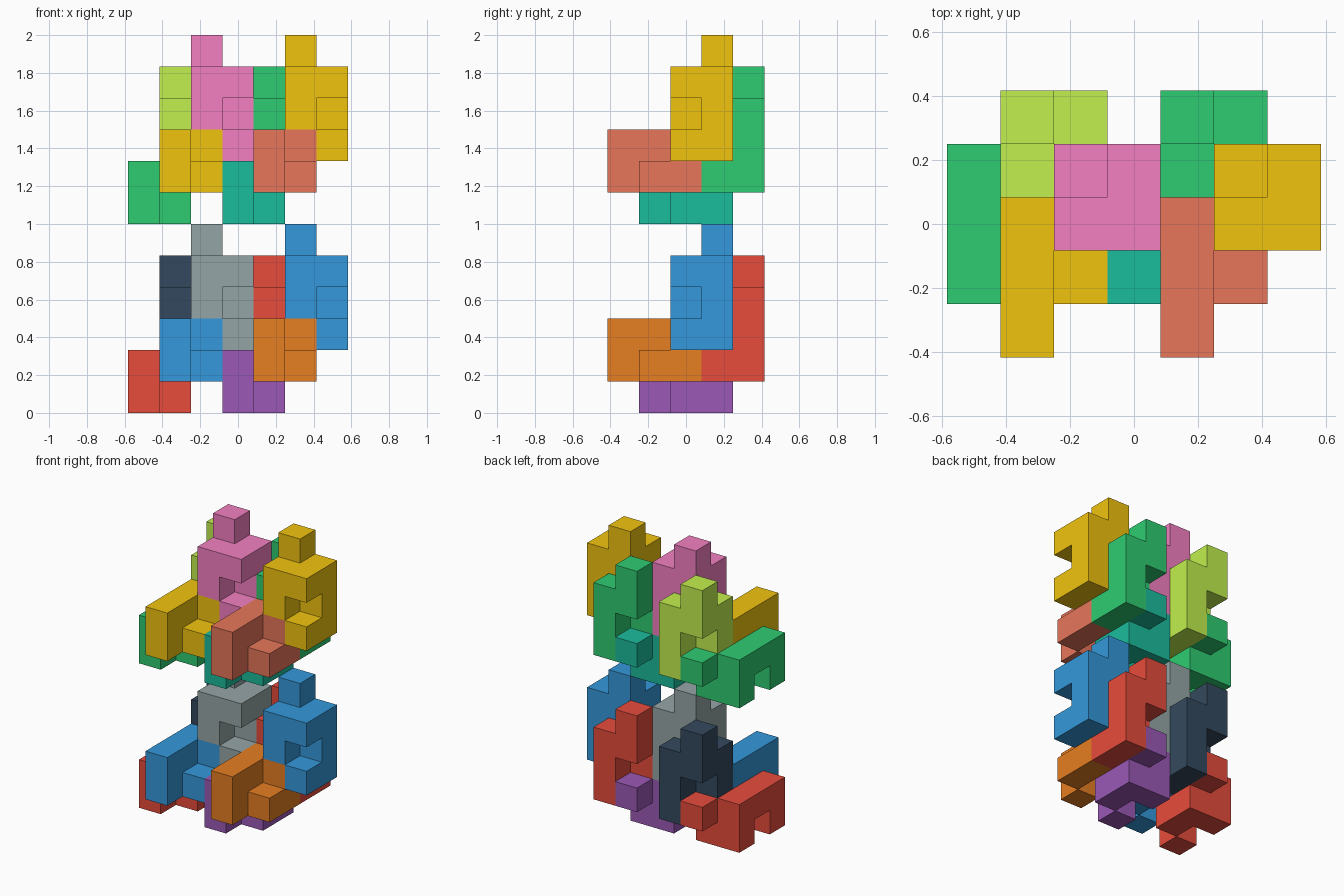
import bpy, bmesh
from mathutils import Vector

if "Cube" in bpy.data.objects:
    bpy.data.objects.remove(bpy.data.objects["Cube"])

U = 1 / 6  # cube size
# One puzzle piece as (layer, along, up) cells: an arch with a hooked second layer
PIECE = [(0, 0, 1), (0, 1, 1), (0, 2, 1), (0, 0, 0), (0, 2, 0),
         (1, 2, 0), (1, 1, 0), (1, 2, 1), (1, 3, 1)]


def material(name, hex_color):
    lin = []
    for k in (0, 2, 4):
        c = int(hex_color[k:k + 2], 16) / 255
        lin.append(c / 12.92 if c <= 0.04045 else ((c + 0.055) / 1.055) ** 2.4)
    m = bpy.data.materials.new(name)
    m.diffuse_color = (*lin, 1)
    m.use_nodes = True
    m.node_tree.nodes["Principled BSDF"].inputs["Base Color"].default_value = m.diffuse_color
    return m


def build_piece(name, origin, upright, hex_color):
    # Upright pieces are the same block turned on end
    cells = {(1 - l, h, c) if upright else (l, c, h) for l, c, h in PIECE}
    bm = bmesh.new()
    for cell in cells:
        for a in range(3):
            for s in (0, 1):
                near = list(cell)
                near[a] += 2 * s - 1
                if tuple(near) in cells:
                    continue  # keep only the outer skin
                verts = []
                for du, dv in ((0, 0), (1, 0), (1, 1), (0, 1)):
                    p = Vector(cell) + Vector(origin)
                    p[a] += s
                    p[(a + 1) % 3] += du
                    p[(a + 2) % 3] += dv
                    verts.append(bm.verts.new((p - Vector((3.5, 2.5, 0))) * U))
                bm.faces.new(verts if s else verts[::-1])
    bmesh.ops.remove_doubles(bm, verts=bm.verts, dist=0.001)
    bmesh.ops.dissolve_limit(bm, angle_limit=0.01, verts=bm.verts, edges=bm.edges)
    mesh = bpy.data.meshes.new(name)
    bm.to_mesh(mesh)
    bm.free()
    mesh.materials.append(material(name + "_color", hex_color))
    bpy.context.collection.objects.link(bpy.data.objects.new(name, mesh))


# name, position of the left copy, upright, colours: lower left/right, upper left/right
SLOTS = [
    ("base_block", (0, 1, 0), False, ("e74c3c", "9b59b6", "2ecc71", "1abc9c")),
    ("front_block", (1, 0, 1), False, ("3498db", "e67e22", "f1c40f", "e7765a")),
    ("back_block", (1, 3, 1), True, ("34495e", "e74c3c", "c2f04e", "2ecc71")),
    ("top_block", (2, 2, 2), True, ("3498db", "3498db", "f480c2", "f1c40f")),
]
SLOTS[3] = (*SLOTS[3][:3], ("95a5a6", "3498db", "f480c2", "f1c40f"))

# Two stacked clusters, each with a left and right copy of every piece
for name, (x, y, z), upright, colors in SLOTS:
    for lv, level in enumerate(("lower", "upper")):
        for sd, side in enumerate(("left", "right")):
            build_piece(f"{level}_{side}_{name}", (x + 3 * sd, y, z + 6 * lv),
                        upright, colors[2 * lv + sd])
